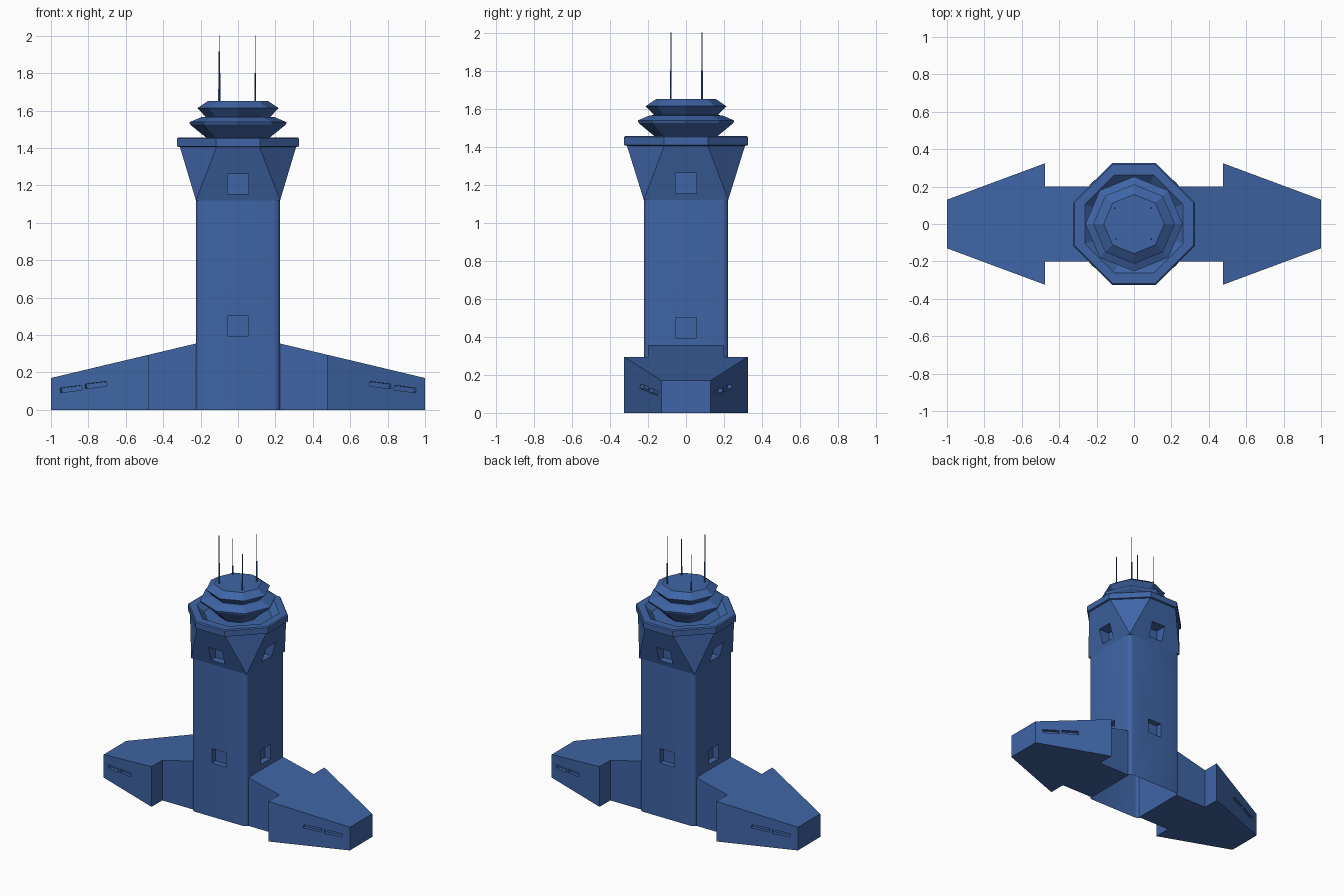
import bpy, bmesh, math
from mathutils import Matrix

if "Cube" in bpy.data.objects:
    bpy.data.objects.remove(bpy.data.objects["Cube"])

blue = bpy.data.materials.new("blue_paint")
blue.diffuse_color = (0.05, 0.13, 0.38, 1)
blue.use_nodes = True
blue.node_tree.nodes["Principled BSDF"].inputs["Base Color"].default_value = blue.diffuse_color


def finish(name, bm):
    bmesh.ops.recalc_face_normals(bm, faces=bm.faces)
    me = bpy.data.meshes.new(name)
    bm.to_mesh(me)
    bm.free()
    me.materials.append(blue)
    ob = bpy.data.objects.new(name, me)
    bpy.context.collection.objects.link(ob)
    return ob


def loft(name, rings):
    """Skin equal-length rings of points from bottom to top and cap both ends."""
    bm = bmesh.new()
    vs = [[bm.verts.new(p) for p in r] for r in rings]
    n = len(rings[0])
    for a, b in zip(vs, vs[1:]):
        for i in range(n):
            j = (i + 1) % n
            bm.faces.new((a[i], a[j], b[j], b[i]))
    bm.faces.new(vs[0])
    bm.faces.new(vs[-1])
    return finish(name, bm)


def octagon(a, h, z):
    """Flat-sided octagon: apothem a, half edge h."""
    return [(x, y, z) for x, y in ((h, -a), (a, -h), (a, h), (h, a),
                                   (-h, a), (-a, h), (-a, -h), (-h, -a))]


def pointed(r, z):
    """Octagon with its corners on the axes."""
    return [(r * math.cos(k * math.pi / 4), .975 * r * math.sin(k * math.pi / 4), z)
            for k in range(8)]


def cut(target, boxes):
    """Subtract boxes, each given as a matrix applied to a unit cube."""
    bm = bmesh.new()
    for m in boxes:
        bmesh.ops.create_cube(bm, size=1, matrix=m)
    cutter = finish("cutter", bm)
    cutter.hide_render = True
    mod = target.modifiers.new("cut", 'BOOLEAN')
    mod.operation, mod.solver, mod.object = 'DIFFERENCE', 'EXACT', cutter
    bpy.context.view_layer.objects.active = target
    bpy.ops.object.modifier_apply(modifier=mod.name)
    bpy.data.objects.remove(cutter)


def windows(z):
    """Recess boxes on all four sides at height z."""
    return [Matrix.Rotation(k * math.pi / 2, 4, 'Z')
            @ Matrix.Translation((0, -.28, z))
            @ Matrix.Diagonal((.112, .2, .106, 1)) for k in range(4)]


# Shaft: square with softly rounded corners, open underneath
W, D, R = .225, .222, .03
section = []
for k, (sx, sy) in enumerate(((1, 1), (-1, 1), (-1, -1), (1, -1))):
    for s in range(5):
        t = (k + s / 4) * math.pi / 2
        section.append((sx * (W - R) + R * math.cos(t), sy * (D - R) + R * math.sin(t)))
shaft = loft("shaft", [[(x, y, z) for x, y in section] for z in (0, 1.12)])
cut(shaft, windows(.448))
bm = bmesh.new()
bm.from_mesh(shaft.data)
bmesh.ops.delete(bm, geom=[f for f in bm.faces if f.calc_center_median().z < .001],
                 context='FACES_ONLY')
bm.to_mesh(shaft.data)
bm.free()
bpy.ops.object.select_all(action='DESELECT')
shaft.select_set(True)
bpy.context.view_layer.objects.active = shaft
bpy.ops.object.shade_smooth_by_angle(angle=math.radians(35))

# Flared head: square below, octagon above
bm = bmesh.new()
low = [bm.verts.new((x, y, 1.12)) for x, y in ((W, -D), (W, D), (-W, D), (-W, -D))]
top = [bm.verts.new(p) for p in octagon(.312, .113, 1.41)]
for k in range(4):
    a, b, c, d = (top[(2 * k + i) % 8] for i in range(4))
    bm.faces.new((low[k], b, a))                        # corner facet
    bm.faces.new((low[k], low[(k + 1) % 4], c, b))      # side facet
bm.faces.new(low)
bm.faces.new(top)
flare = finish("flared_head", bm)
cut(flare, windows(1.208))

# Balcony collar with a sunken floor
loft("balcony_collar", [octagon(.312, .113, 1.405), octagon(.325, .117, 1.408),
                        octagon(.325, .117, 1.45), octagon(.318, .115, 1.457),
                        octagon(.262, .105, 1.457), octagon(.215, .089, 1.415)])

# Control cab: flared windows, ledge, upper windows, roof
cab = [(.13, 1.413), (.172, 1.457), (.256, 1.525), (.26, 1.538), (.195, 1.565),
       (.172, 1.566), (.21, 1.605), (.218, 1.613), (.162, 1.65)]
loft("control_cab", [pointed(r, z) for r, z in cab])

# Wings: arrow-shaped plan with a roof sloping down to the tip
plan = [(.215, -.2), (.475, -.2), (.475, -.325), (1, -.13),
        (1, .13), (.475, .325), (.475, .2), (.215, .2)]
for side, label in ((1, "right"), (-1, "left")):
    wing = loft(label + "_wing",
                [[(side * x, y, 0) for x, y in plan],
                 [(side * x, y, .408 - .238 * x) for x, y in plan]])
    # Narrow slots in the slanted walls
    slots = []
    for sy in (1, -1):
        for x, z in ((.893, .111), (.76, .132)):
            y = sy * (.13 + (1 - x) * .195 / .525)
            slots.append(Matrix.Translation((side * x, y, z))
                         @ Matrix.Rotation(-side * sy * math.atan(.195 / .525), 4, 'Z')
                         @ Matrix.Rotation(side * math.radians(7), 4, 'Y')
                         @ Matrix.Diagonal((.124, .05, .025, 1)))
    cut(wing, slots)

# Antennas: thick base and thin whip
for i, (x, y, tip) in enumerate(((-.098, -.08, 2), (.092, -.08, 1.915),
                                 (.092, .085, 2), (-.102, .085, 1.915))):
    bm = bmesh.new()
    for r, z0, z1 in ((.005, 1.645, tip - .2), (.0025, tip - .2, tip)):
        bmesh.ops.create_cone(bm, cap_ends=True, segments=6, radius1=r, radius2=r,
                              depth=z1 - z0,
                              matrix=Matrix.Translation((x, y, (z0 + z1) / 2)))
    finish("antenna_%d" % (i + 1), bm)
